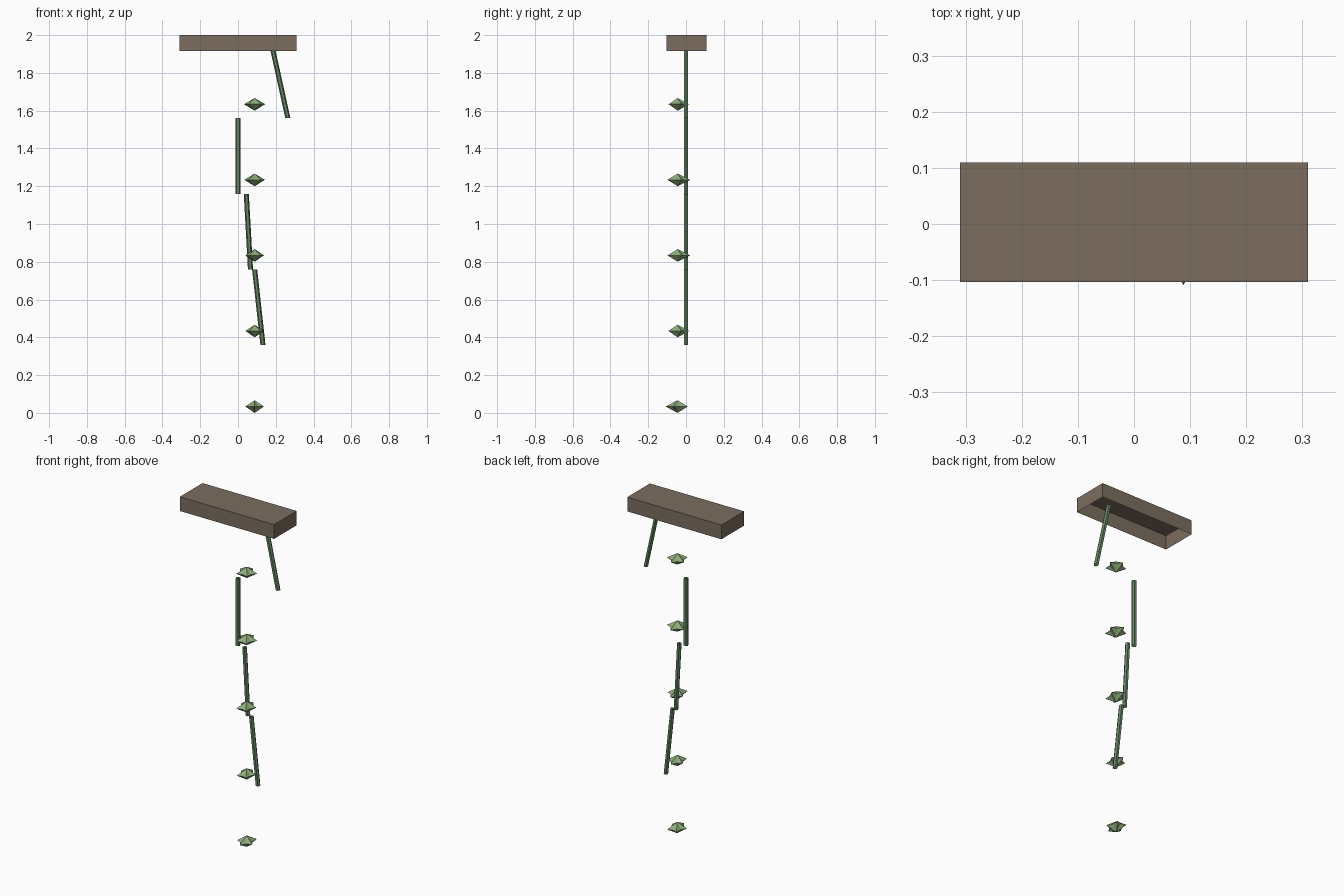
import bpy, bmesh
from math import sin, cos, pi
from mathutils import Vector

if "Cube" in bpy.data.objects:
    bpy.data.objects.remove(bpy.data.objects["Cube"])


def material(name, rgb):
    m = bpy.data.materials.new(name)
    m.diffuse_color = (*rgb, 1)
    m.use_nodes = True
    m.node_tree.nodes["Principled BSDF"].inputs["Base Color"].default_value = m.diffuse_color
    return m


WOOD = material("wood_brown", (0.20, 0.155, 0.115))
STEM = material("stem_green", (0.13, 0.24, 0.13))
LEAF = material("leaf_green", (0.27, 0.42, 0.20))


def finish(name, bm, mat):
    bmesh.ops.recalc_face_normals(bm, faces=bm.faces[:])
    mesh = bpy.data.meshes.new(name)
    bm.to_mesh(mesh)
    bm.free()
    mesh.materials.append(mat)
    obj = bpy.data.objects.new(name, mesh)
    bpy.context.collection.objects.link(obj)
    return obj


# Hanging planter: shallow box, open underneath
bm = bmesh.new()
bmesh.ops.create_cube(bm, size=1)
bmesh.ops.scale(bm, vec=(0.62, 0.213, 0.085), verts=bm.verts[:])
bmesh.ops.translate(bm, vec=(0, 0.003, 1.9575), verts=bm.verts[:])
bottom = min(bm.faces, key=lambda f: f.calc_center_median().z)
bmesh.ops.delete(bm, geom=[bottom], context='FACES_ONLY')
finish("planter_box", bm, WOOD)


# Stem pieces: open six-sided tubes with level ends
def stem(index, x_top, z_top):
    bm = bmesh.new()
    rings = []
    for x, z in ((x_top, z_top), (x_top * 1.5, z_top - 0.4)):
        rings.append([bm.verts.new((x + 0.0135 * cos(i * pi / 3),
                                    0.0135 * sin(i * pi / 3), z)) for i in range(6)])
    a, b = rings
    for i in range(6):
        j = (i + 1) % 6
        bm.faces.new((a[i], a[j], b[j], b[i]))
    finish(f"vine_stem_{index}", bm, STEM)


for k, x in enumerate((0.176, 0.0, 0.044, 0.088)):
    stem(k + 1, x, 1.96 - 0.4 * k)


# Leaf clusters: five-pointed star bipyramids
def leaf(index, z, sx, sy):
    bm = bmesh.new()
    centre = Vector((0.088, -0.044, z))
    top = bm.verts.new(centre + Vector((0, 0, 0.033)))
    low = bm.verts.new(centre - Vector((0, 0, 0.034)))
    rim = []
    for i in range(10):
        r = 0.059 if i % 2 == 0 else 0.037
        a = pi / 2 + i * pi / 5
        rim.append(bm.verts.new(centre + Vector((r * sx * cos(a), r * sy * sin(a), 0))))
    for i in range(10):
        j = (i + 1) % 10
        bm.faces.new((rim[i], rim[j], top))
        bm.faces.new((rim[j], rim[i], low))
    finish(f"leaf_cluster_{index}", bm, LEAF)


SCALES = ((1, 1), (0.97, 1.13), (0.88, 1.13), (0.86, 1.03), (0.88, -1.1))
for k, (sx, sy) in enumerate(SCALES):
    leaf(k + 1, 1.634 - 0.4 * k, sx, sy)
